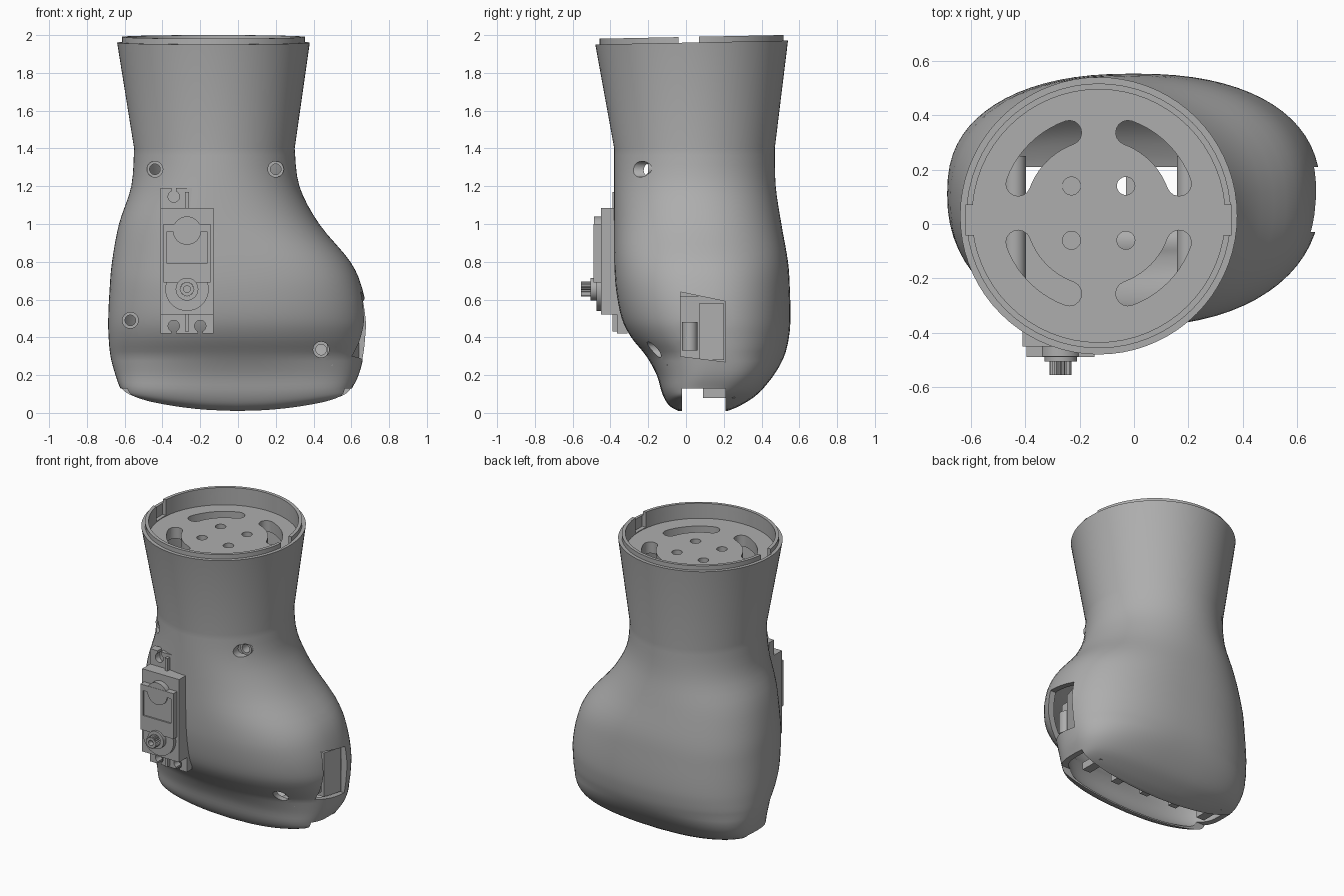
import bpy, bmesh
from math import cos, sin, pi, radians, copysign

cube = bpy.data.objects.get("Cube")
if cube:
    bpy.data.objects.remove(cube, do_unlink=True)

grey = bpy.data.materials.new("plain grey")
grey.use_nodes = True
COLOR = (0.42, 0.42, 0.42, 1)
grey.diffuse_color = COLOR
grey.node_tree.nodes["Principled BSDF"].inputs["Base Color"].default_value = COLOR

NECK_X, NECK_Y = -0.13, 0.03


def finish(name, bm):
    bmesh.ops.recalc_face_normals(bm, faces=bm.faces)
    mesh = bpy.data.meshes.new(name)
    bm.to_mesh(mesh)
    bm.free()
    obj = bpy.data.objects.new(name, mesh)
    bpy.context.collection.objects.link(obj)
    mesh.materials.append(grey)
    return obj


def circle(u, v, r, n=32):
    return [(u + r * cos(2 * pi * i / n), v + r * sin(2 * pi * i / n)) for i in range(n)]


def rect(u0, u1, v0, v1):
    return [(u0, v0), (u1, v0), (u1, v1), (u0, v1)]


def prism(name, pts, lo, hi, axis="Z"):
    """Extrude a 2D outline along an axis."""
    place = {"Z": lambda u, v, w: (u, v, w),
             "Y": lambda u, v, w: (u, w, v),
             "X": lambda u, v, w: (w, u, v)}[axis]
    bm = bmesh.new()
    rings = [[bm.verts.new(place(u, v, w)) for u, v in pts] for w in (lo, hi)]
    n = len(pts)
    for ring in rings:
        bm.faces.new(ring)
    for i in range(n):
        j = (i + 1) % n
        bm.faces.new((rings[0][i], rings[0][j], rings[1][j], rings[1][i]))
    return finish(name, bm)


def cut(obj, *cutters):
    """Subtract each cutter and throw it away."""
    bpy.context.view_layer.objects.active = obj
    for c in cutters:
        mod = obj.modifiers.new("cut", "BOOLEAN")
        mod.operation, mod.solver, mod.object = "DIFFERENCE", "EXACT", c
        bpy.ops.object.modifier_apply(modifier=mod.name)
        bpy.data.objects.remove(c, do_unlink=True)
    return obj


def tube(name, u, v, r_out, r_in, lo, hi, axis, n=32):
    outer = prism(name, circle(u, v, r_out, n), lo, hi, axis)
    return cut(outer, prism("bore", circle(u, v, r_in, n), lo - 0.01, hi + 0.01, axis))


# Palm sections: height, left x, right x, front y, back y
SECTIONS = [
    (0.01, -0.59, 0.575, -0.04, 0.22),
    (0.04, -0.605, 0.59, -0.09, 0.29),
    (0.1, -0.625, 0.605, -0.125, 0.38),
    (0.2, -0.65, 0.64, -0.155, 0.465),
    (0.3, -0.675, 0.665, -0.21, 0.52),
    (0.4, -0.685, 0.68, -0.29, 0.545),
    (0.5, -0.687, 0.685, -0.34, 0.553),
    (0.65, -0.68, 0.66, -0.37, 0.55),
    (0.8, -0.667, 0.595, -0.38, 0.54),
    (1.0, -0.63, 0.43, -0.38, 0.505),
    (1.2, -0.565, 0.325, -0.38, 0.475),
    (1.4, -0.55, 0.3, -0.38, 0.47)]
NECK_TOP = (1.96, -0.64, 0.38, -0.48, 0.54)


def spline(rows, steps=4):
    out = []
    for i in range(len(rows) - 1):
        a, b = rows[max(i - 1, 0)], rows[i]
        c, d = rows[i + 1], rows[min(i + 2, len(rows) - 1)]
        for s in range(steps):
            t = s / steps
            out.append([q + t / 2 * (r - p + t * (2 * p - 5 * q + 4 * r - s2 + t * (3 * (q - r) + s2 - p)))
                        for p, q, r, s2 in zip(a, b, c, d)])
    return out + [rows[-1]]


def loft(name, rows, inset=0.0, drop=0.0, n=72):
    bm = bmesh.new()
    rings = []
    for k, (z, xl, xr, yf, yb) in enumerate(rows):
        power = 2 + 0.35 * min(max((1.3 - z) / 0.6, 0), 1) + 4 * max(0.3 - z, 0)
        lift = 0.09 * max(1 - z / 0.25, 0) ** 2
        cx, cy = (xl + xr) / 2, (yf + yb) / 2
        a, b = (xr - xl) / 2 - inset, (yb - yf) / 2 - inset
        ring = []
        for i in range(n):
            c, s = cos(2 * pi * i / n), sin(2 * pi * i / n)
            x = cx + a * copysign(abs(c) ** (2 / power), c)
            y = cy + b * copysign(abs(s) ** (2 / power), s)
            h = z + lift * (x / 0.6) ** 2 - (drop if k == 0 else 0)
            if z > 1.9:
                h += 0.02 * y
            ring.append(bm.verts.new((x, y, h)))
        rings.append(ring)
    for lo, hi in zip(rings, rings[1:]):
        for i in range(n):
            j = (i + 1) % n
            bm.faces.new((lo[i], lo[j], hi[j], hi[i]))
    # Caps are strips running front to back, so they can follow the curved rim
    for ring in (rings[0], rings[-1]):
        for i in range(n // 2):
            strip = [ring[i], ring[i + 1], ring[-i - 1], ring[-i % n]]
            bm.faces.new(list(dict.fromkeys(strip)))
    return finish(name, bm)


# Hollow palm and neck shell
curve = spline(SECTIONS)
shell = loft("palm_shell", curve + [NECK_TOP])
t = 0.72
cavity_top = [p + (q - p) * t for p, q in zip(SECTIONS[-1], NECK_TOP)]
cut(shell, loft("cavity", curve + [cavity_top], 0.04, 0.06),
    prism("finger_slot", rect(-0.8, 0.8, -0.02, 0.21), -0.2, 0.13),
    prism("wrist_bowl", circle(NECK_X, NECK_Y, 0.465, 64), 1.88, 2.2))

# Thumb opening in the side
cut(shell, prism("thumb_opening", [(-0.03, 0.3), (0.21, 0.27), (0.21, 0.59), (-0.03, 0.64)], 0.5, 0.9, "X"))

# Wrist plate holes and curved slots
for sx in (-1, 1):
    for sy in (-1, 1):
        hx, hy = NECK_X + sx * 0.1, 0.04 + sy * 0.1
        arc = [radians(20 + 5 * i) for i in range(11)]
        outline = [(0.36 * cos(a), 0.36 * sin(a)) for a in arc]
        for end, start in ((arc[-1], 0), (arc[0], pi)):
            ex, ey = 0.315 * cos(end), 0.315 * sin(end)
            outline += [(ex + 0.045 * cos(end + start + pi * i / 8), ey + 0.045 * sin(end + start + pi * i / 8))
                        for i in range(1, 8)]
            if start == 0:
                outline += [(0.27 * cos(a), 0.27 * sin(a)) for a in reversed(arc)]
        outline = [(NECK_X + sx * u, 0.04 + sy * v) for u, v in outline]
        cut(shell, prism("hole", circle(hx, hy, 0.033), 1.7, 1.95),
            prism("slot", outline, 1.7, 1.95))

# Raised wrist lip with a gap on each side
lip = tube("wrist_lip", NECK_X, NECK_Y, 0.487, 0.465, 1.94, 1.99, "Z", 64)
for v in lip.data.vertices:
    v.co.z += 0.02 * v.co.y
for side in (-1, 1):
    near, far = sorted((NECK_X + side * 0.44, NECK_X + side * 0.489))
    for obj in (lip, shell):
        cut(obj, prism("gap", rect(near, far, -0.04, 0.07), 1.885, 2.1))

# Screw holes with recessed posts
for x, z, surface in ((-0.44, 1.29, -0.24), (0.2, 1.29, -0.24), (-0.57, 0.49, -0.13), (0.44, 0.335, -0.12)):
    cut(shell, prism("bore", circle(x, z, 0.042), -0.6, surface + 0.15, "Y"))
    tube("screw_post", x, z, 0.0425, 0.028, surface + 0.04, 0.25, "Y")

# Servo motor set into the front
SX, SZ = -0.27, 0.655
prism("servo_body", rect(-0.41, -0.13, 0.52, 1.085), -0.45, 0.1, "Y")
flange = prism("servo_flange", rect(-0.41, -0.13, 0.42, 1.19), -0.365, -0.31, "Y")
for x in (SX - 0.07, SX + 0.07):
    for z, tip in ((0.46, 0.4), (1.145, 1.2)):
        lo, hi = sorted((z, tip))
        cut(flange, prism("notch", circle(x, z, 0.03), -0.5, -0.2, "Y"),
            prism("slit", rect(x - 0.012, x + 0.012, lo, hi), -0.5, -0.2, "Y"))
for lo, hi in ((0.43, 0.52), (1.085, 1.17)):
    prism("flange_rib", rect(SX - 0.01, SX + 0.01, lo, hi), -0.39, -0.36, "Y")
cover = prism("servo_cover", rect(-0.395, -0.145, 0.69, 1.0), -0.49, -0.44, "Y")
cut(cover, prism("panel", rect(-0.375, -0.165, 0.79, 0.96), -0.6, -0.48, "Y"))
prism("servo_cover_cap", circle(SX, 0.965, 0.075), -0.488, -0.44, "Y")
prism("servo_gear_boss", circle(SX, SZ, 0.115, 48), -0.475, -0.44, "Y")
prism("servo_boss_ring", circle(SX, SZ, 0.06), -0.505, -0.47, "Y")
spline_outline = [(SX + r * cos(a), SZ + r * sin(a))
                  for i in range(40) for r, a in [((0.04, 0.034)[i % 2], 2 * pi * i / 40)]]
shaft = prism("servo_shaft", spline_outline, -0.555, -0.5, "Y")
cut(shaft, prism("shaft_bore", circle(SX, SZ, 0.018), -0.6, -0.52, "Y"))

# Thumb mount behind the side opening
prism("thumb_mount", [(0.5, 0.07), (0.6, 0.07), (0.64, 0.2), (0.5, 0.2)], 0.28, 0.58)
prism("thumb_mount_wall", rect(-0.1, 0.3, 0.25, 0.62), 0.47, 0.5, "X")
prism("thumb_hinge", circle(0.57, 0.02, 0.04), 0.33, 0.48)

# Finger tabs along the bottom slot
for i in range(5):
    x = -0.46 + 0.23 * i
    prism("finger_tab", rect(x - 0.03, x + 0.03, 0.09, 0.26), 0.08, 0.13)

# Smooth curved surfaces, keep edges sharp
bpy.ops.object.select_all(action="DESELECT")
for obj in bpy.context.scene.objects:
    if obj.type == "MESH":
        obj.select_set(True)
bpy.context.view_layer.objects.active = shell
bpy.ops.object.shade_smooth_by_angle(angle=radians(30))
